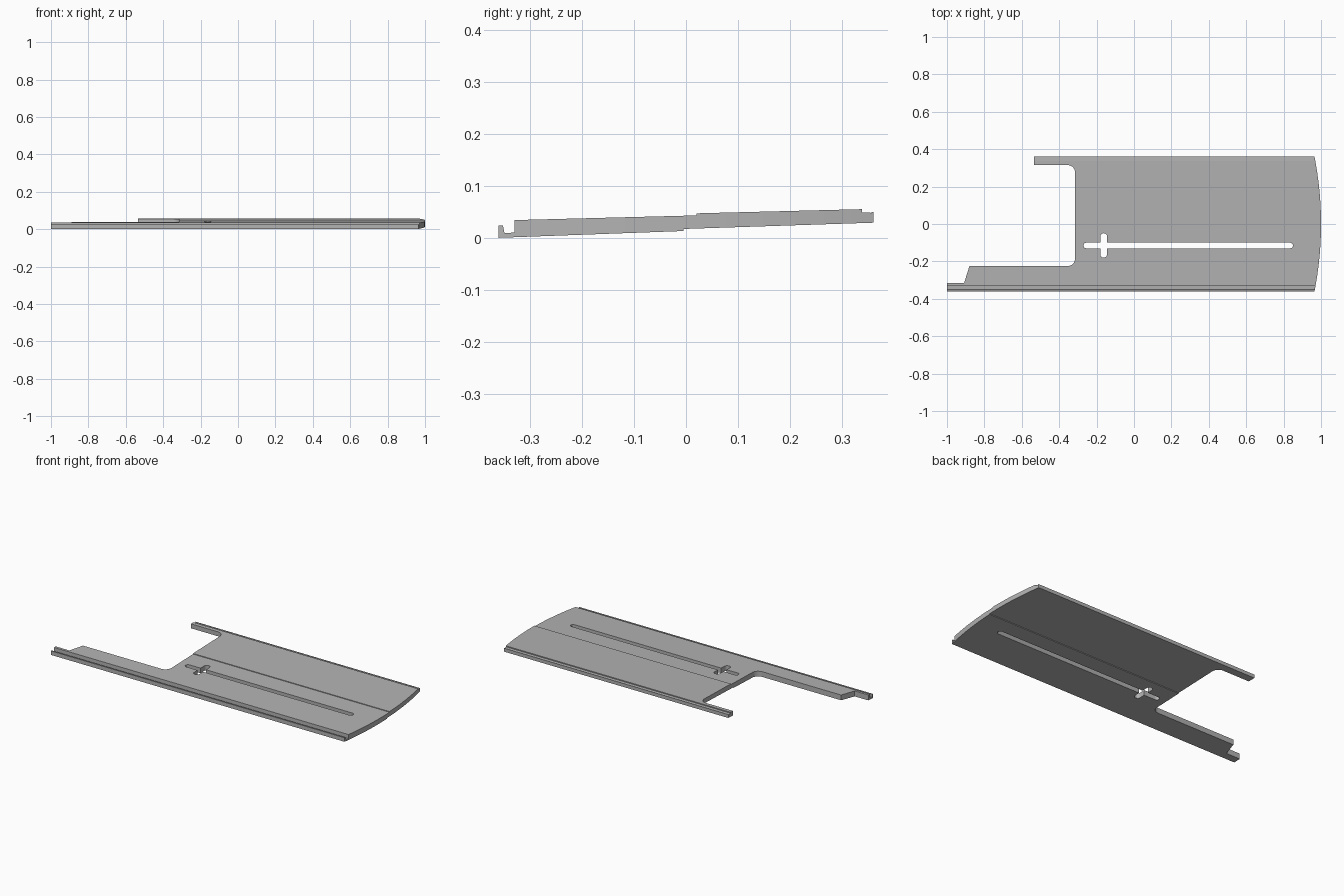
import bpy, bmesh, math
from mathutils import Vector

cube = bpy.data.objects.get("Cube")
if cube:
    bpy.data.objects.remove(cube, do_unlink=True)

grey = bpy.data.materials.new("mid_grey")
grey.use_nodes = True
colour = (0.45, 0.45, 0.45, 1)
grey.diffuse_color = colour
grey.node_tree.nodes["Principled BSDF"].inputs["Base Color"].default_value = colour


def prism(name, points, depth):
    """Solid made by sweeping a closed 3D polygon along a vector."""
    bm = bmesh.new()
    face = bm.faces.new([bm.verts.new(p) for p in points])
    swept = bmesh.ops.extrude_face_region(bm, geom=[face])["geom"]
    moved = [v for v in swept if isinstance(v, bmesh.types.BMVert)]
    bmesh.ops.translate(bm, verts=moved, vec=depth)
    bmesh.ops.recalc_face_normals(bm, faces=bm.faces)
    mesh = bpy.data.meshes.new(name)
    bm.to_mesh(mesh)
    bm.free()
    mesh.materials.append(grey)
    obj = bpy.data.objects.new(name, mesh)
    bpy.context.collection.objects.link(obj)
    return obj


def arc(cx, cy, r, start, end, steps=8):
    angles = [math.radians(start + (end - start) * i / steps) for i in range(steps + 1)]
    return [(cx + r * math.cos(a), cy + r * math.sin(a)) for a in angles]


def upright(name, outline):
    return prism(name, [(x, y, -0.1) for x, y in outline], Vector((0, 0, 0.3)))


def boolean(target, cutter, operation):
    mod = target.modifiers.new(operation.lower(), 'BOOLEAN')
    mod.object, mod.operation, mod.solver = cutter, operation, 'EXACT'
    bpy.context.view_layer.objects.active = target
    bpy.ops.object.modifier_apply(modifier=mod.name)
    bpy.data.objects.remove(cutter, do_unlink=True)


# Sloping cross-section: front gutter, stepped seam, rear rebate
section = [(-0.36, 0.001), (-0.005, 0.014), (-0.005, 0.018), (0.36, 0.030),
           (0.36, 0.051), (0.357, 0.051), (0.357, 0.049), (0.338, 0.050),
           (0.338, 0.056), (0.02, 0.048), (0.02, 0.044), (-0.33, 0.035),
           (-0.33, 0.011), (-0.349, 0.010), (-0.352, 0.025), (-0.36, 0.025)]
panel = prism("slotted_panel", [(-1.1, y, z) for y, z in section], Vector((2.2, 0, 0)))

# Plan outline: bowed right end, two arms around a filleted notch
sag, half = 0.035, 0.36
radius = (half ** 2 + sag ** 2) / (2 * sag)
sweep = math.degrees(math.asin(half / radius))
outline = [(-1, -0.36)] + arc(1 - radius, 0, radius, -sweep, sweep, 24)
outline += [(-0.535, 0.36), (-0.535, 0.315)]
outline += arc(-0.355, 0.275, 0.04, 90, 0)
outline += arc(-0.355, -0.185, 0.04, 0, -90)
outline += [(-0.88, -0.225), (-0.908, -0.315), (-1, -0.315)]
boolean(panel, upright("plan_cutter", outline), 'INTERSECT')

# Long slot and the short cross slot, both round-ended
long_slot = arc(0.835, -0.115, 0.015, -90, 90) + arc(-0.255, -0.115, 0.015, 90, 270)
cross_slot = arc(-0.162, -0.067, 0.018, 0, 180) + arc(-0.162, -0.162, 0.018, 180, 360)
for slot in (long_slot, cross_slot):
    boolean(panel, upright("slot_cutter", slot), 'DIFFERENCE')

# Smooth rounded edges, keep the flat faces crisp
panel.select_set(True)
bpy.context.view_layer.objects.active = panel
bpy.ops.object.shade_smooth_by_angle(angle=math.radians(25))
